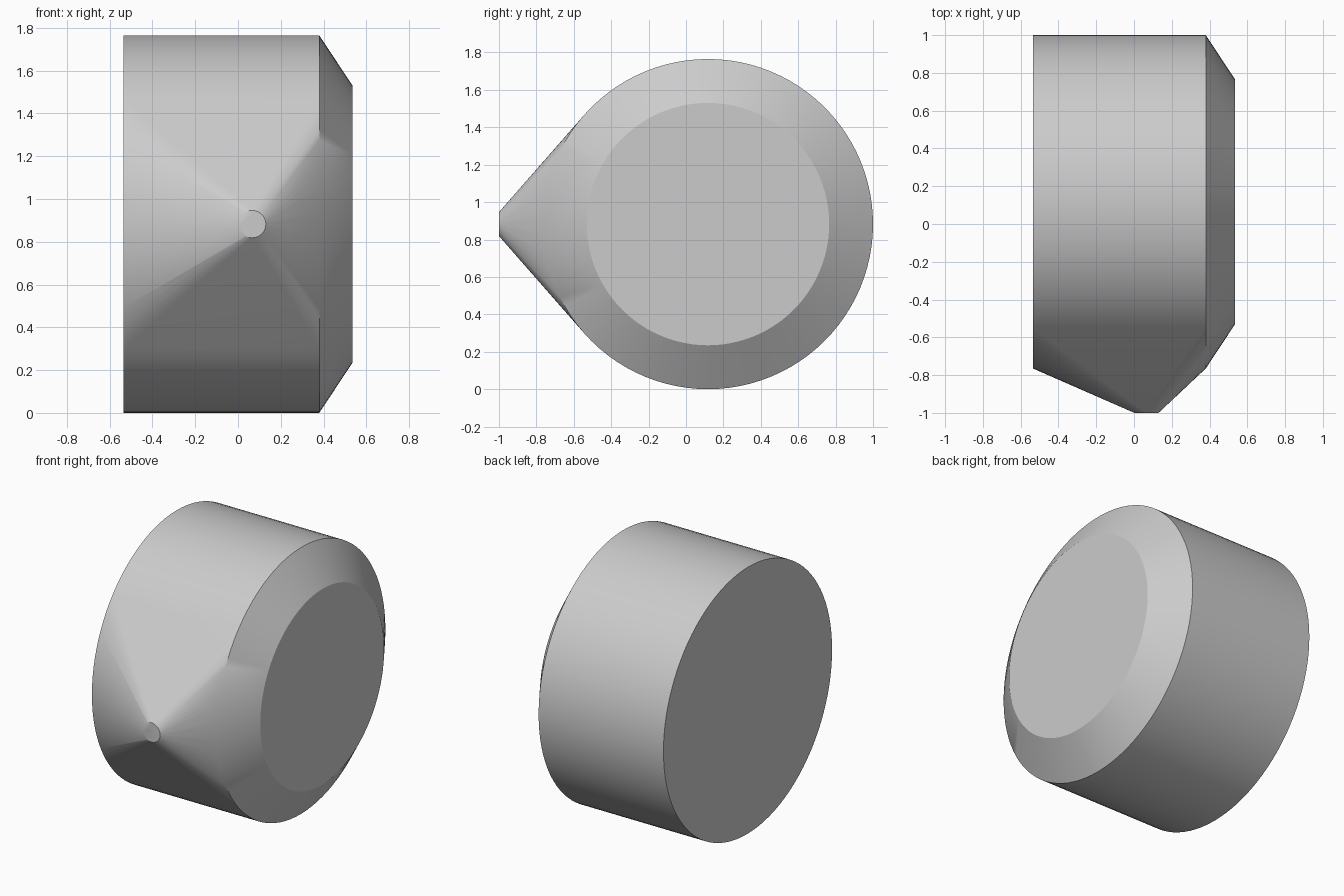
import bpy, bmesh, math
from mathutils import Vector

cube = bpy.data.objects.get("Cube")
if cube:
    bpy.data.objects.remove(cube, do_unlink=True)

R = 0.8825                 # drum radius
MID = Vector((0, 1 - R, R))  # drum axis centre
SEGMENTS = 96


def ring(bm, centre, radius, axis_u, axis_v, segments):
    """Add a circle of vertices in the plane of two axes."""
    for i in range(segments):
        a = math.tau * i / segments
        bm.verts.new(centre + radius * (math.cos(a) * axis_u + math.sin(a) * axis_v))


X, Y, Z = Vector((1, 0, 0)), Vector((0, 1, 0)), Vector((0, 0, 1))
bm = bmesh.new()

# Drum: flat end, shoulder and chamfered end
for x, radius in ((-0.535, R), (0.38, R), (0.535, 0.648)):
    ring(bm, MID + x * X, radius, Y, Z, SEGMENTS)

# Small flat round tip at the front
ring(bm, Vector((0.066, -1, R)), 0.064, X, Z, 48)

# Stretch one skin over drum and tip
hull = bmesh.ops.convex_hull(bm, input=bm.verts)
loose = [v for v in bm.verts if not v.link_faces]
bmesh.ops.delete(bm, geom=loose, context='VERTS')
bmesh.ops.dissolve_limit(bm, angle_limit=math.radians(0.1),
                         verts=bm.verts, edges=bm.edges)
bmesh.ops.recalc_face_normals(bm, faces=bm.faces)

mesh = bpy.data.meshes.new("pointed_drum")
bm.to_mesh(mesh)
bm.free()
body = bpy.data.objects.new("pointed_drum", mesh)
bpy.context.collection.objects.link(body)

# Plain grey finish
grey = bpy.data.materials.new("plain grey")
grey.use_nodes = True
colour = (0.6, 0.6, 0.6, 1)
grey.diffuse_color = colour
grey.node_tree.nodes["Principled BSDF"].inputs["Base Color"].default_value = colour
mesh.materials.append(grey)

# Smooth walls with crisp rims
bpy.ops.object.select_all(action='DESELECT')
body.select_set(True)
bpy.context.view_layer.objects.active = body
bpy.ops.object.shade_smooth_by_angle(angle=math.radians(30))
